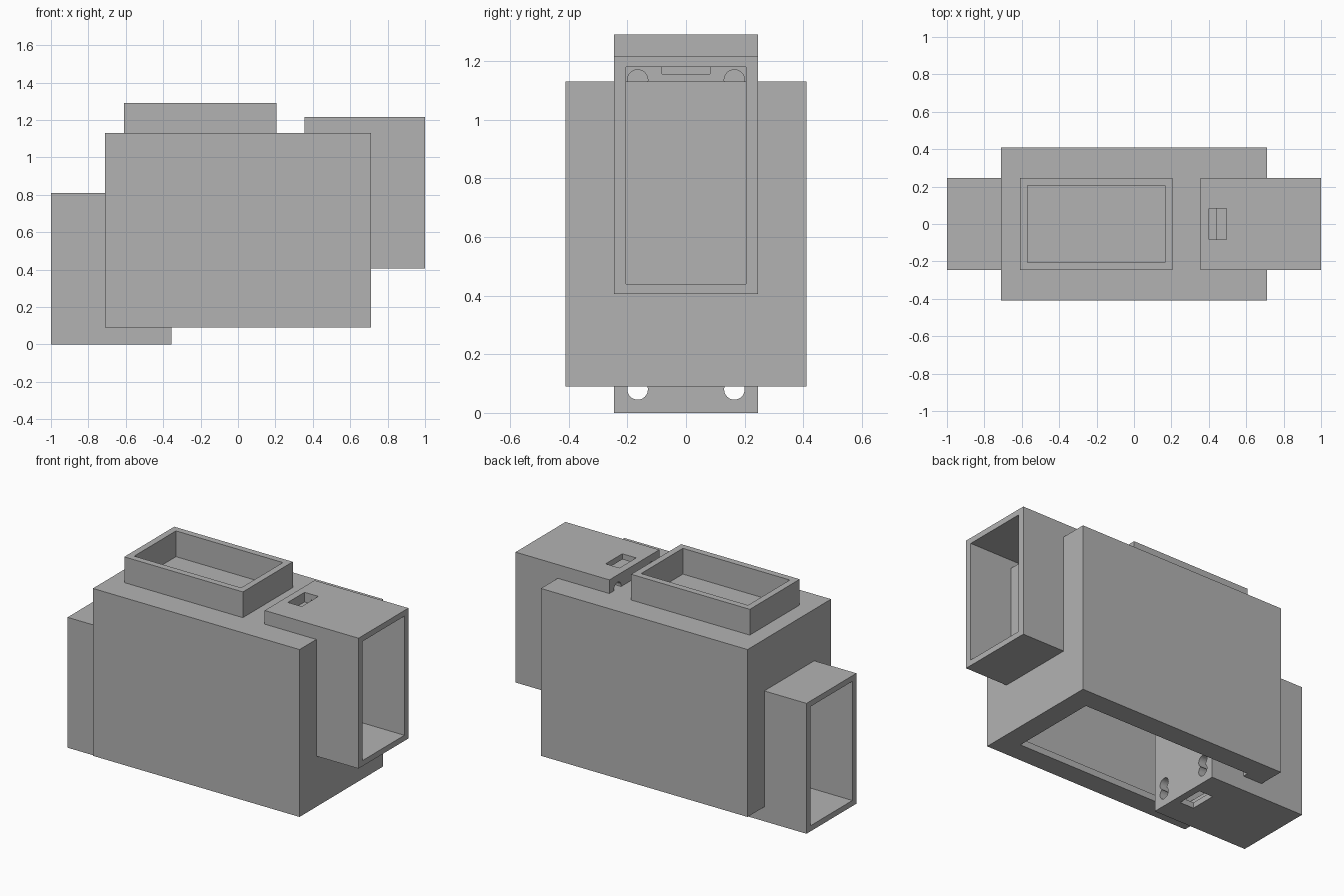
import bpy, bmesh, math
from mathutils import Matrix, Vector

cube = bpy.data.objects.get("Cube")
if cube:
    bpy.data.objects.remove(cube, do_unlink=True)

GREY = (0.45, 0.45, 0.45, 1)
grey = bpy.data.materials.new("plain_grey")
grey.use_nodes = True
grey.diffuse_color = GREY
grey.node_tree.nodes["Principled BSDF"].inputs["Base Color"].default_value = GREY


def finish(name, bm):
    mesh = bpy.data.meshes.new(name)
    bm.to_mesh(mesh)
    bm.free()
    mesh.materials.append(grey)
    obj = bpy.data.objects.new(name, mesh)
    bpy.context.collection.objects.link(obj)
    return obj


def box(name, x, y, z):
    """Box from (low, high) ranges in x and z, and a half width in y."""
    bm = bmesh.new()
    size = (x[1] - x[0], 2 * y, z[1] - z[0])
    centre = Vector(((x[0] + x[1]) / 2, 0, (z[0] + z[1]) / 2))
    bmesh.ops.create_cube(bm, size=1, matrix=Matrix.Translation(centre) @ Matrix.Diagonal((*size, 1)))
    return finish(name, bm)


def rod(name, x, y, z, radius, length):
    """Round cutter lying along x."""
    bm = bmesh.new()
    bmesh.ops.create_cone(bm, cap_ends=True, segments=32, radius1=radius, radius2=radius, depth=length,
                          matrix=Matrix.Translation((x, y, z)) @ Matrix.Rotation(math.pi / 2, 4, "Y"))
    return finish(name, bm)


def cut(obj, *cutters):
    for cutter in cutters:
        mod = obj.modifiers.new("cut", "BOOLEAN")
        mod.operation = "DIFFERENCE"
        mod.solver = "EXACT"
        mod.object = cutter
        bpy.context.view_layer.objects.active = obj
        bpy.ops.object.modifier_apply(modifier=mod.name)
        bpy.data.objects.remove(cutter, do_unlink=True)


# Hollow main body with a lipped opening underneath
body = box("main_body", (-0.71, 0.71), 0.41, (0.09, 1.13))
cut(body, box("cavity", (-0.67, 0.67), 0.37, (0.13, 1.09)),
    box("bottom_opening", (-0.58, 0.58), 0.28, (0.0, 0.2)))

# Rectangular collar on top
collar = box("top_collar", (-0.61, 0.205), 0.245, (1.13, 1.29))
cut(collar, box("collar_opening", (-0.57, 0.165), 0.205, (1.0, 1.4)))

# Side port: open sleeve, thick inner end wall, latch window and paired pin holes
port = box("left_port", (0.355, 1.0), 0.245, (0.405, 1.215))
cut(port, box("sleeve", (0.445, 1.1), 0.205, (0.44, 1.18)),
    box("latch_window", (0.4, 0.495), 0.082, (1.155, 1.3)))
for side in (-1, 1):
    for height in (1.135, 1.075):
        cut(port, rod("pin_hole", 0.4, side * 0.165, height, 0.035, 0.2))

# Matching port, turned upside down on the other side
other = port.copy()
other.data = port.data.copy()
other.name = "right_port"
bpy.context.collection.objects.link(other)
other.data.transform(Matrix.Translation((0, 0, 1.215)) @ Matrix.Rotation(math.pi, 4, "Y"))
